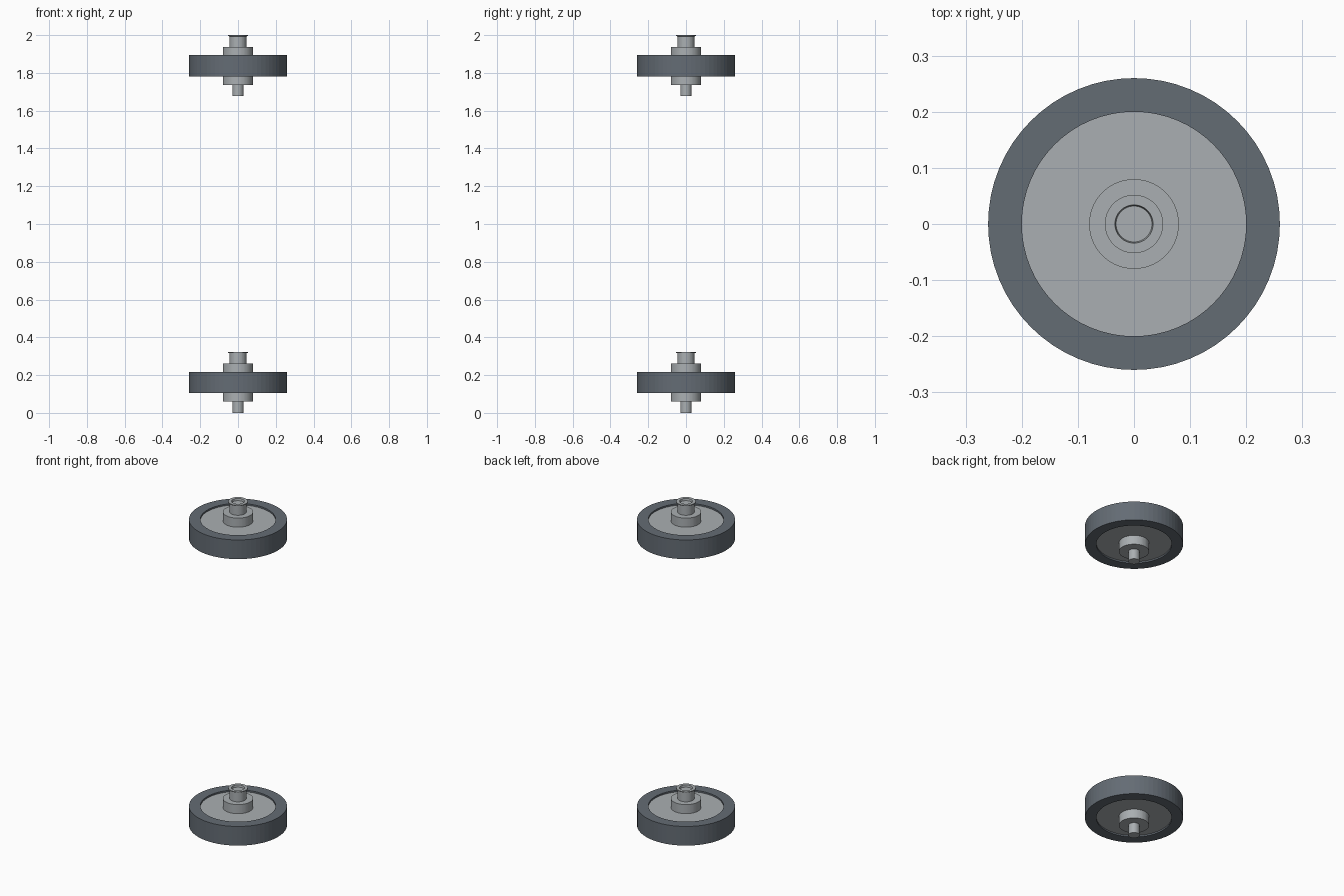
import bpy, bmesh
from math import cos, sin, tau

cube = bpy.data.objects.get("Cube")
if cube:
    bpy.data.objects.remove(cube)


def make_material(name, color):
    mat = bpy.data.materials.new(name)
    mat.use_nodes = True
    mat.diffuse_color = (*color, 1)
    mat.node_tree.nodes["Principled BSDF"].inputs["Base Color"].default_value = (*color, 1)
    return mat


rubber = make_material("dark rubber", (0.127, 0.150, 0.175))
metal = make_material("grey metal", (0.402, 0.429, 0.445))


def lathe(name, profile, mat, z, closed=False, segments=64):
    """Revolve (radius, height) points about the z axis; radius 0 makes a pole."""
    bm = bmesh.new()
    rings = []
    for r, h in profile:
        if r == 0:
            rings.append([bm.verts.new((0, 0, h))] * segments)
        else:
            rings.append([bm.verts.new((r * cos(tau * i / segments),
                                        r * sin(tau * i / segments), h))
                          for i in range(segments)])
    pairs = list(zip(rings, rings[1:]))
    if closed:
        pairs.append((rings[-1], rings[0]))
    for a, b in pairs:
        for i in range(segments):
            j = (i + 1) % segments
            corners = list(dict.fromkeys((a[i], a[j], b[j], b[i])))
            bm.faces.new(corners)
    bmesh.ops.recalc_face_normals(bm, faces=bm.faces)
    mesh = bpy.data.meshes.new(name)
    bm.to_mesh(mesh)
    bm.free()
    mesh.materials.append(mat)
    obj = bpy.data.objects.new(name, mesh)
    obj.location.z = z
    bpy.context.collection.objects.link(obj)


def disc(name, radius, bottom, top, mat, z):
    lathe(name, [(0, bottom), (radius, bottom), (radius, top), (0, top)], mat, z)


def tube(name, outer, inner, bottom, top, mat, z):
    lathe(name, [(inner, bottom), (outer, bottom), (outer, top), (inner, top)],
          mat, z, closed=True)


# Two identical wheels, one far above the other
for side, z in (("lower", 0), ("upper", 1.677)):
    tube(side + "_tire", 0.26, 0.2, 0.105, 0.217, rubber, z)
    disc(side + "_wheel_disc", 0.2, 0.114, 0.208, metal, z)
    disc(side + "_hub_bottom", 0.08, 0.06, 0.114, metal, z)
    disc(side + "_hub_top", 0.08, 0.208, 0.261, metal, z)
    disc(side + "_axle_pin", 0.03, 0, 0.06, metal, z)
    # Socket collar with a shallow recess and a thin flange
    lathe(side + "_collar", [(0, 0.261), (0.045, 0.261), (0.045, 0.316),
                             (0.052, 0.318), (0.052, 0.323), (0.034, 0.323),
                             (0.032, 0.311), (0, 0.311)], metal, z)
